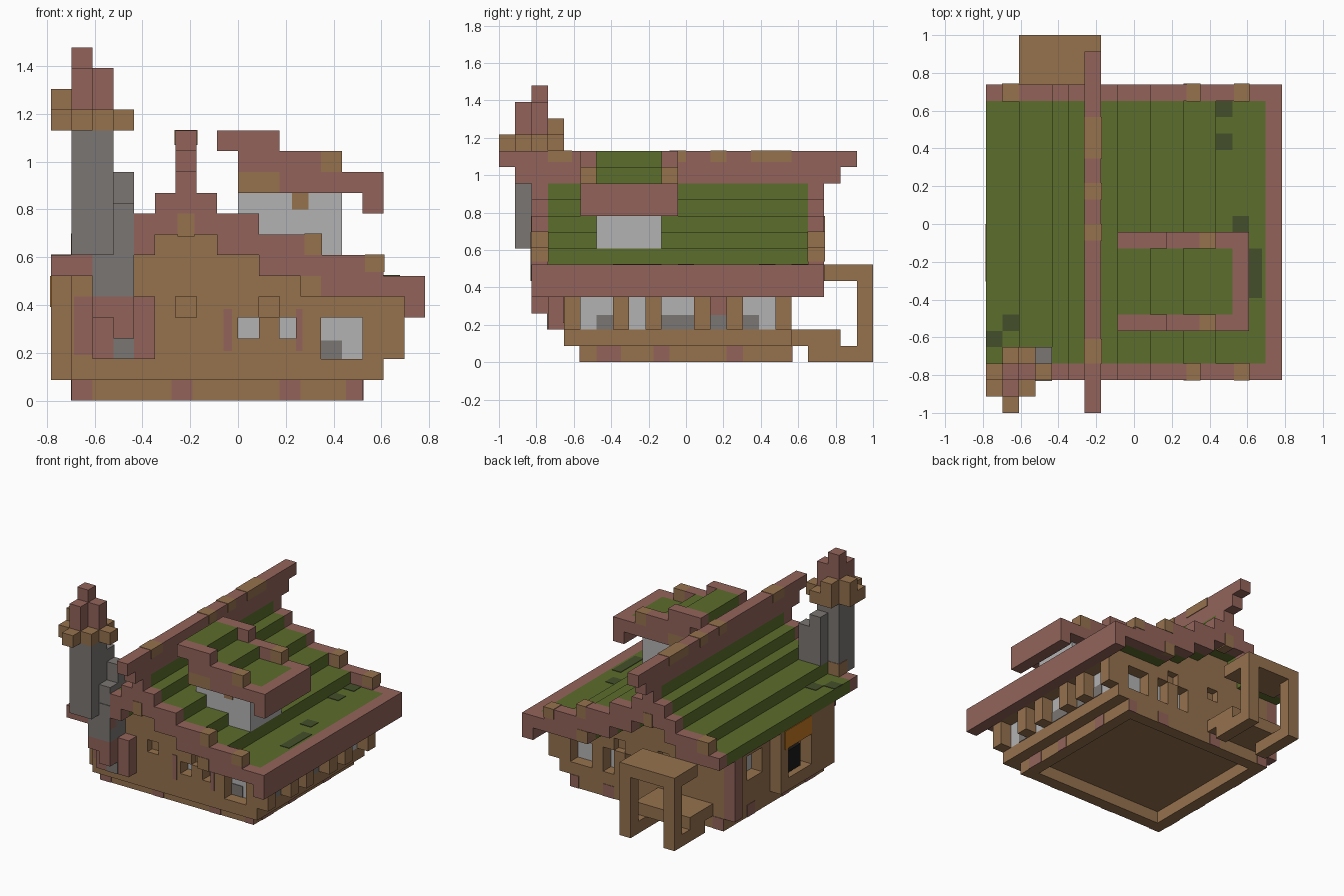
import bpy
import bmesh
from mathutils import Vector

default = bpy.data.objects.get("Cube")
if default:
    bpy.data.objects.remove(default, do_unlink=True)

UNIT = 2 / 23  # one block
ORIGIN = Vector((9, 11.5, 0))


def material(name, r, g, b):
    mat = bpy.data.materials.new(name)
    mat.use_nodes = True
    mat.diffuse_color = (r, g, b, 1)
    mat.node_tree.nodes["Principled BSDF"].inputs["Base Color"].default_value = (r, g, b, 1)
    return mat


timber = material("timber brown", .305, .168, .076)
trim = material("red brown trim", .29, .127, .102)
grass = material("roof green", .108, .155, .026)
moss = material("dark moss", .06, .078, .025)
stone = material("chimney stone", .195, .18, .168)
pale = material("pale glass", .45, .45, .45)
amber = material("amber hood", .55, .19, .015)
soot = material("soot black", .01, .01, .01)


def block(name, mat, x, y, z):
    """Box spanning the given ranges, counted in blocks."""
    bm = bmesh.new()
    bmesh.ops.create_cube(bm, size=1)
    for v in bm.verts:
        corner = Vector([r[0] if c < 0 else r[1] for c, r in zip(v.co, (x, y, z))])
        v.co = (corner - ORIGIN) * UNIT
    mesh = bpy.data.meshes.new(name)
    bm.to_mesh(mesh)
    bm.free()
    mesh.materials.append(mat)
    obj = bpy.data.objects.new(name, mesh)
    bpy.context.collection.objects.link(obj)
    return obj


# Foundation ring, open underneath, and floor
for y, outer in (((5, 6), (4.96, 5.1)), ((17, 18), (17.9, 18.04))):
    block("foundation_end", timber, x=(1, 15), y=y, z=(0, 1))
    for x in ((1, 2), (5.8, 6.8), (11, 12), (14.2, 15)):
        block("foundation_patch", trim, x=x, y=outer, z=(0, 1))
for x, outer in (((1, 2), (.96, 1.1)), ((14, 15), (14.9, 15.04))):
    block("foundation_side", timber, x=x, y=(6, 17), z=(0, 1))
    for y in ((6, 7.5), (9.5, 10.5), (14, 15)):
        block("foundation_side_patch", trim, x=outer, y=y, z=(0, 1))
block("floor_ledge", timber, x=(1, 16), y=(4, 18), z=(1, 2))
block("hearth_ledge", timber, x=(0, 1), y=(5, 12), z=(1, 2))

# Pale interior seen behind the window openings
block("window_core", pale, x=(2, 16), y=(5, 17), z=(2, 5))

# Front and back walls with openings
for side, y in (("front", (4, 5)), ("back", (17, 18))):
    block(side + "_wall_left", timber, x=(1, 6), y=y, z=(2, 6))
    block(side + "_wall_niche", timber, x=(6, 11), y=(4.6, 17.4), z=(4, 5))
    block(side + "_wall_below_niche", timber, x=(6, 7), y=y, z=(2, 4))
    block(side + "_wall_middle", timber, x=(7, 9), y=y, z=(2, 5))
    for x in ((10, 11), (12, 13), (15, 17)):
        block(side + "_post", timber, x=x, y=y, z=(2, 4))
    block(side + "_lintel_short", timber, x=(9, 10), y=y, z=(4, 5))
    block(side + "_lintel", timber, x=(11, 17), y=y, z=(4, 5))
    for x, top in (((2, 5), 7), ((5, 8), 8), ((8, 10), 7), ((10, 13), 6)):
        block(side + "_gable", timber, x=x, y=y, z=(5, top))
block("front_sill", timber, x=(9, 13), y=(4, 5), z=(2, 3))
for x in ((8.3, 8.7), (11.8, 12.1)):
    block("front_wall_patch", trim, x=x, y=(3.95, 4.1), z=(2.4, 4.4))
block("front_corner_patch", trim, x=(1.1, 2), y=(3.95, 4.1), z=(2.2, 5))
block("front_window_shade", stone, x=(13, 14), y=(4.95, 5.1), z=(2, 2.9))

# Right wall: posts between windows
for y in ((4, 5), (7, 8), (9, 10), (12, 13), (14, 15), (17, 18)):
    block("right_post", timber, x=(16, 17), y=y, z=(2, 4))
block("right_wall_top", timber, x=(16, 17), y=(4, 18), z=(4, 5))
block("right_window_patch", trim, x=(15.9, 16.05), y=(13, 14), z=(2.9, 4))
for y in ((6, 7), (10, 12), (13, 14), (15, 16)):
    block("right_window_shade", stone, x=(15.9, 16.05), y=y, z=(2, 2.9))

# Left wall: hearth bay, recessed window behind, corner post
block("left_wall_front", timber, x=(1, 2), y=(4, 5), z=(2, 6))
block("bay_wall", timber, x=(0, 2), y=(5, 8), z=(2, 6))
block("bay_post", timber, x=(0, 2), y=(11, 12), z=(2, 6))
block("hearth_back", timber, x=(1, 2), y=(8, 11), z=(2, 6))
block("hearth_hood", amber, x=(-.05, 1), y=(8, 11.5), z=(4.5, 6))
block("hearth_opening", soot, x=(.3, 1), y=(9, 11), z=(2.2, 4))
block("left_sill", timber, x=(1, 2), y=(12, 17), z=(2, 3))
block("left_post", timber, x=(1, 2), y=(12, 13), z=(3, 5))
block("left_wall_back", timber, x=(1, 2), y=(15, 17), z=(3, 5))
block("left_wall_top", timber, x=(1, 2), y=(12, 17), z=(5, 6))
block("corner_post", trim, x=(0, 1), y=(17, 18), z=(1, 6))

# Stepped green roof: range across, underside, top
roof_steps = (((0, 2), 6, 7), ((2, 4), 6, 8), ((4, 5), 7, 9), ((5, 6), 8, 10),
              ((6, 7), 8, 11), ((7, 8), 8, 10), ((8, 10), 7, 9),
              ((10, 12), 6, 8), ((12, 14), 5, 7), ((14, 17), 5, 6))
for x, low, top in roof_steps:
    block("roof_step", grass, x=x, y=(3, 19), z=(low, top))

# Gable trim along both ends, with timber patches wrapping the steps
trim_steps = (((0, 1), 6, 7), ((1, 4), 6, 8), ((4, 5), 7, 9), ((5, 6), 8, 10),
              ((6, 7), 8, 11), ((7, 8), 8, 10), ((8, 10), 7, 9),
              ((10, 12), 6, 8), ((12, 13), 5, 8), ((13, 16), 5, 7), ((16, 17), 5, 6))
for side, y in (("front", (2, 3)), ("back", (19, 20))):
    for x, low, top in trim_steps:
        block(side + "_gable_trim", trim, x=x, y=y, z=(low, top))
    for x, z in (((12.2, 13.04), (7, 8.04)), ((15.1, 16.04), (6.2, 7.04)), ((12, 13), (5, 6)),
                 ((6.1, 6.9), (7.9, 9)), ((.96, 2), (7, 8.04))):
        block(side + "_trim_patch", timber, x=x, y=(y[0] - .04, y[1] + .04), z=z)
block("eave_beam", trim, x=(17, 18), y=(2, 20), z=(4, 6))

# Ridge beam with stepped ends
block("ridge_beam", trim, x=(6, 7), y=(1, 21), z=(11, 13))
block("ridge_cap", trim, x=(6, 7), y=(0, 22), z=(12, 13))
for y in ((3, 4.5), (10.5, 11.5), (13, 14), (15.5, 18)):
    block("ridge_patch", timber, x=(5.95, 7.05), y=y, z=(12.3, 13.03))

# Moss spots on the green
for x, y, top in (((14, 15), (18, 19), 6), ((14, 15), (16, 17), 6), ((15, 16), (11, 12), 6),
                  ((16, 16.8), (7, 10), 6), ((0, 1), (4, 5), 7), ((1, 2), (5, 6), 7)):
    block("moss_spot", moss, x=x, y=y, z=(top - .1, top + .04))

# Dormer
block("dormer_body", pale, x=(9, 14), y=(6, 10), z=(7, 10))
block("dormer_patch", timber, x=(11.6, 12.4), y=(5.95, 6.1), z=(9.2, 10))
for x, z in (((8, 10), (12, 13)), ((9, 12), (11, 12)), ((9, 15), (10, 11))):
    block("dormer_roof", grass, x=x, y=(6, 10), z=z)
for y in ((5, 6), (10, 11)):
    block("dormer_trim_top", trim, x=(8, 11), y=y, z=(12, 13))
    block("dormer_trim_middle", trim, x=(9, 13), y=y, z=(11, 12))
    block("dormer_trim_patch", timber, x=(13, 14), y=y, z=(11, 12))
    block("dormer_bracket", timber, x=(9, 11), y=y, z=(10, 11))
    block("dormer_trim_low", trim, x=(11, 15), y=y, z=(10, 11))
block("dormer_eave", trim, x=(15, 16), y=(5, 11), z=(9, 11))

# Chimney: red base, stone stack, timber collar, red tip
block("chimney_base", trim, x=(2, 5), y=(3, 4), z=(2, 5))
block("chimney_base_front", trim, x=(3, 4), y=(2, 3), z=(3, 5))
block("chimney_base_corner", trim, x=(2, 3), y=(2, 3), z=(4, 5))
block("chimney_base_stone", stone, x=(3, 4), y=(2.95, 3.1), z=(2, 3))
block("stack_low", stone, x=(2, 4), y=(1.95, 4), z=(5, 8))
block("stack_side", stone, x=(3, 4), y=(3, 4), z=(8, 11))
block("stack_back", stone, x=(2, 3), y=(3, 4), z=(8, 12))
block("stack_shoulder", stone, x=(3, 4), y=(2, 3), z=(8, 9.5))
block("stack", stone, x=(1, 3), y=(1, 3), z=(8, 13))
block("stack_foot", stone, x=(1, 3), y=(1, 2), z=(7, 8))
block("collar", timber, x=(0, 3), y=(1, 3), z=(13, 14))
block("collar_front", timber, x=(1, 2), y=(0, 1), z=(13, 14))
block("collar_back", timber, x=(1, 3), y=(3, 4), z=(13, 14))
block("collar_side", timber, x=(3, 4), y=(2, 3), z=(13, 14))
block("collar_peg", timber, x=(0, 1), y=(2, 3), z=(14, 15))
block("collar_peg_back", timber, x=(1, 2), y=(3, 4), z=(14, 15))
block("tip", trim, x=(1, 2), y=(1, 3), z=(14, 16))
block("tip_side", trim, x=(2, 3), y=(2, 3), z=(14, 16))
block("tip_point", trim, x=(1, 2), y=(2, 3), z=(16, 17))

# Back porch
block("porch_roof", timber, x=(2, 7), y=(20, 23), z=(5, 6))
for x in ((2, 3), (6, 7)):
    block("porch_post", timber, x=x, y=(22, 23), z=(0, 5))
    block("porch_rail", timber, x=x, y=(19, 22), z=(0, 1))
block("porch_step", timber, x=(2, 7), y=(18, 21), z=(1, 2))
